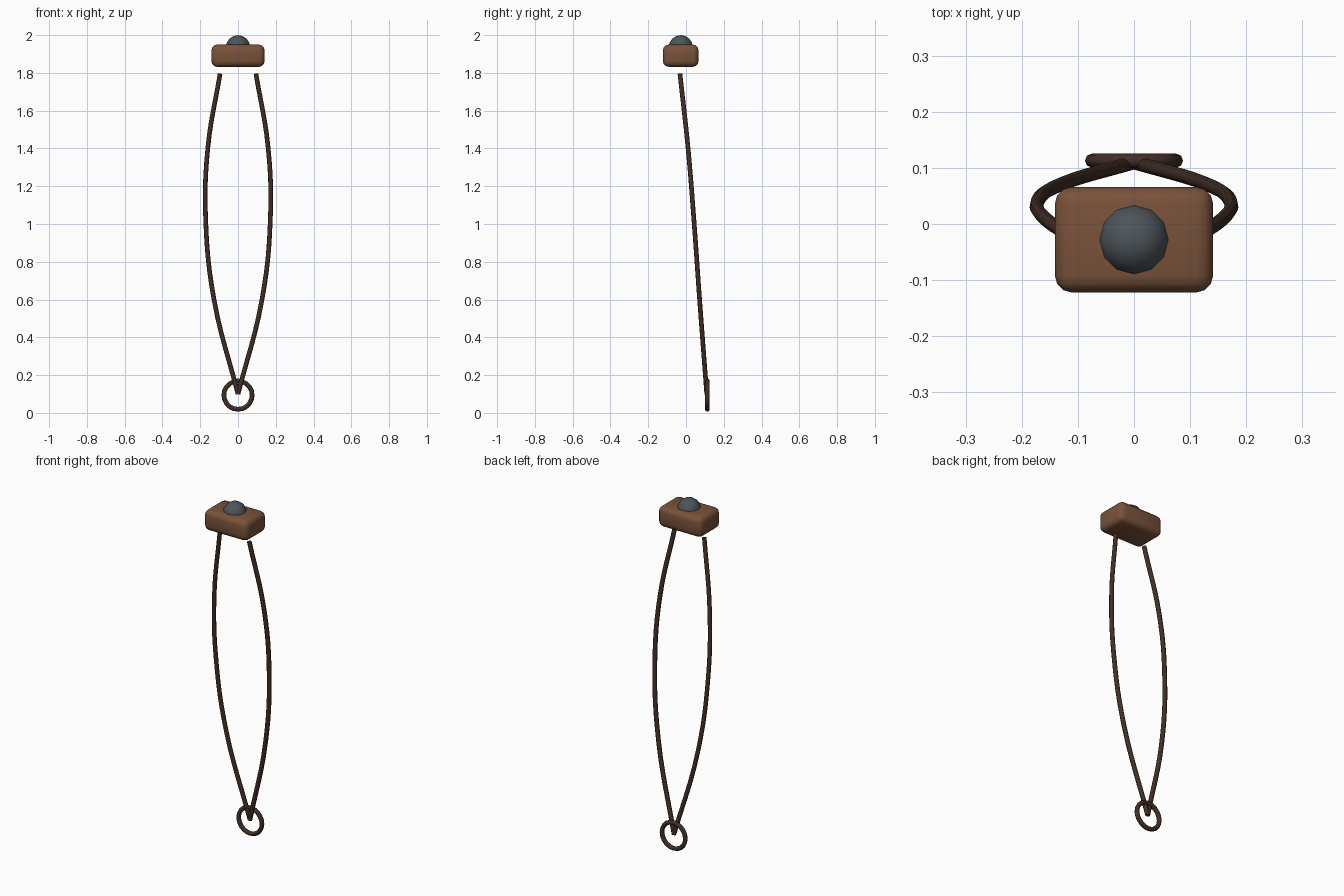
import bpy, math

if "Cube" in bpy.data.objects:
    bpy.data.objects.remove(bpy.data.objects["Cube"])

def material(name, rgb):
    m = bpy.data.materials.new(name)
    m.diffuse_color = (*rgb, 1)
    m.use_nodes = True
    m.node_tree.nodes["Principled BSDF"].inputs["Base Color"].default_value = m.diffuse_color
    return m

leather = material("brown_leather", (0.19, 0.085, 0.042))
cord = material("dark_cord", (0.055, 0.028, 0.02))
stone = material("grey_stone", (0.075, 0.09, 0.1))

def finish(name, mat, angle=40):
    o = bpy.context.object
    o.name = name
    o.data.materials.append(mat)
    bpy.ops.object.shade_smooth_by_angle(angle=math.radians(angle))
    return o

# pouch: rounded block
bpy.ops.mesh.primitive_cube_add(size=1, location=(0, -0.028, 1.891))
bpy.context.object.scale = (0.282, 0.188, 0.118)
bpy.ops.object.transform_apply(location=False, rotation=False, scale=True)
bev = bpy.context.object.modifiers.new("round", 'BEVEL')
bev.width, bev.segments = 0.03, 3
bpy.ops.object.modifier_apply(modifier="round")
finish("pouch", leather)

# stone sitting in the pouch
bpy.ops.mesh.primitive_uv_sphere_add(segments=12, ring_count=8, radius=0.064,
                                     location=(0, -0.028, 1.936))
finish("stone", stone, 60)

# two bowed cords meeting at the finger loop
path = [(0.095, -0.032, 1.795), (0.16, 0.011, 1.4), (0.171, 0.042, 1.02),
        (0.127, 0.072, 0.6), (0.0, 0.11, 0.1)]
for side, label in ((-1, "left"), (1, "right")):
    cu = bpy.data.curves.new(label + "_cord", 'CURVE')
    cu.dimensions = '3D'
    cu.bevel_depth, cu.bevel_resolution = 0.0125, 2
    cu.resolution_u = 6
    cu.use_fill_caps = True
    sp = cu.splines.new('BEZIER')
    sp.bezier_points.add(len(path) - 1)
    for p, (x, y, z) in zip(sp.bezier_points, path):
        p.co = (side * x, y, z)
        p.handle_left_type = p.handle_right_type = 'AUTO'
    o = bpy.data.objects.new(label + "_cord", cu)
    bpy.context.collection.objects.link(o)
    bpy.ops.object.select_all(action='DESELECT')
    o.select_set(True)
    bpy.context.view_layer.objects.active = o
    bpy.ops.object.convert(target='MESH')
    finish(label + "_cord", cord, 50)

# finger loop
bpy.ops.mesh.primitive_torus_add(major_radius=0.075, minor_radius=0.0125,
                                 major_segments=20, minor_segments=8,
                                 location=(0, 0.113, 0.094),
                                 rotation=(math.pi / 2, 0, 0))
finish("finger_loop", cord, 60)
